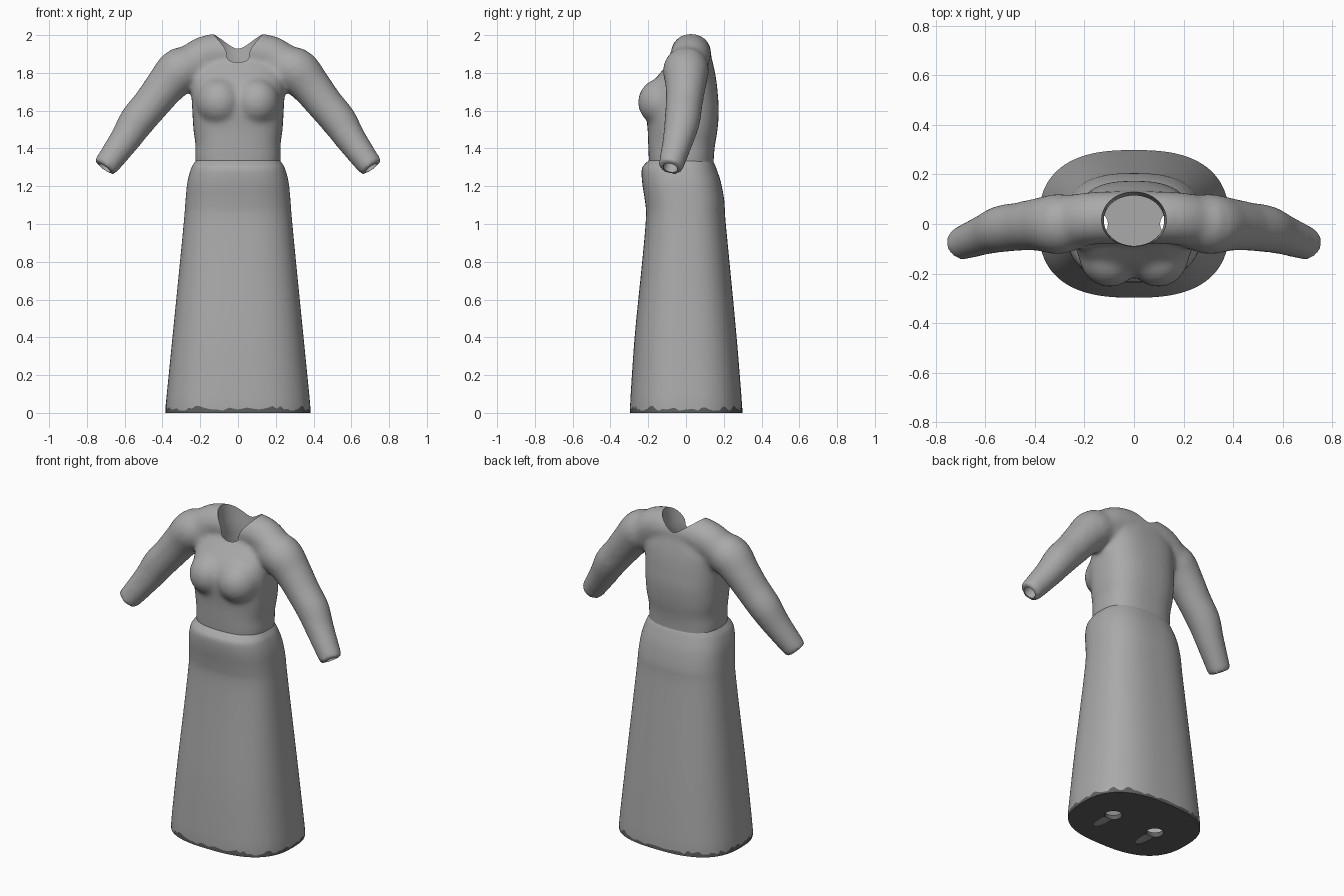
import bpy, bmesh, math, random
from mathutils import Vector

random.seed(4)
cube = bpy.data.objects.get("Cube")
if cube:
    bpy.data.objects.remove(cube, do_unlink=True)


def material(name, value):
    m = bpy.data.materials.new(name)
    m.use_nodes = True
    m.diffuse_color = (value, value, value, 1)
    m.node_tree.nodes["Principled BSDF"].inputs["Base Color"].default_value = (value, value, value, 1)
    return m


cloth = material("grey cloth", 0.4)
dark = material("dark hem", 0.115)


def skin_rings(name, rings):
    """Closed surface through rings of points, capped at both ends."""
    bm = bmesh.new()
    loops = [[bm.verts.new(p) for p in ring] for ring in rings]
    n = len(loops[0])
    for a, b in zip(loops, loops[1:]):
        for i in range(n):
            j = (i + 1) % n
            bm.faces.new((a[i], a[j], b[j], b[i]))
    bm.faces.new(loops[0][::-1])
    bm.faces.new(loops[-1])
    bmesh.ops.recalc_face_normals(bm, faces=bm.faces)
    mesh = bpy.data.meshes.new(name)
    bm.to_mesh(mesh)
    bm.free()
    ob = bpy.data.objects.new(name, mesh)
    bpy.context.collection.objects.link(ob)
    return ob


def interpolate(keys, steps):
    """Catmull-Rom through the key tuples."""
    out = []
    for k in range(len(keys) - 1):
        p = [keys[max(k - 1, 0)], keys[k], keys[k + 1], keys[min(k + 2, len(keys) - 1)]]
        for s in range(steps):
            t = s / steps
            out.append(tuple(b + 0.5 * t * (c - a + t * (2*a - 5*b + 4*c - d + t * (3*(b - c) + d - a)))
                             for a, b, c, d in zip(*p)))
    return out + [keys[-1]]


def oval(z, rx, front, back, power=2.6, count=96, inset=0.0):
    rx, front, back = rx - inset, front + inset, back - inset
    ring = []
    for i in range(count):
        a = 2 * math.pi * i / count
        c, s = math.cos(a), math.sin(a)
        x = math.copysign(abs(c) ** (2 / power), c)
        y = math.copysign(abs(s) ** (2 / power), s)
        ring.append(Vector((rx * x, (front + back) / 2 + (back - front) / 2 * y, z)))
    return ring


def tube(name, keys, steps=5, count=28):
    """Round tube along (x, y, z, radius) keys."""
    path = interpolate(keys, steps)
    pts = [Vector(p[:3]) for p in path]
    rings = []
    for i, p in enumerate(path):
        d = (pts[min(i + 1, len(pts) - 1)] - pts[max(i - 1, 0)]).normalized()
        u = d.cross(Vector((0, 1, 0))).normalized()
        v = d.cross(u)
        rings.append([pts[i] + p[3] * (u * math.cos(a) + v * math.sin(a))
                      for a in (2 * math.pi * k / count for k in range(count))])
    return skin_rings(name, rings)


def ball(name, loc, size):
    bpy.ops.mesh.primitive_uv_sphere_add(segments=32, ring_count=20, location=loc)
    ob = bpy.context.object
    ob.name = name
    ob.scale = size
    return ob


def bake(ob):
    bpy.context.view_layer.update()
    dg = bpy.context.evaluated_depsgraph_get()
    ob.data = bpy.data.meshes.new_from_object(ob.evaluated_get(dg))
    ob.modifiers.clear()


def join(obs):
    bpy.ops.object.select_all(action='DESELECT')
    for o in obs:
        o.select_set(True)
    bpy.context.view_layer.objects.active = obs[0]
    bpy.ops.object.join()
    return obs[0]


def cut(ob, cutters):
    for c in cutters:
        c.hide_render = True
        m = ob.modifiers.new("cut", 'BOOLEAN')
        m.operation, m.solver, m.object = 'DIFFERENCE', 'EXACT', c
    bake(ob)
    for c in cutters:
        bpy.data.objects.remove(c, do_unlink=True)


def finish(ob, materials):
    ob.data.materials.clear()
    for m in materials:
        ob.data.materials.append(m)
    bpy.ops.object.select_all(action='DESELECT')
    ob.select_set(True)
    bpy.context.view_layer.objects.active = ob
    bpy.ops.object.shade_smooth_by_angle(angle=math.radians(40))


# Bodice: torso, shoulders, bust and sleeves fused into one soft surface
torso_keys = [(1.24, .215, -.19, .145), (1.35, .227, -.197, .147), (1.42, .225, -.2, .154),
              (1.5, .236, -.203, .167), (1.6, .242, -.213, .174), (1.68, .246, -.21, .169),
              (1.75, .245, -.177, .162), (1.81, .24, -.128, .152), (1.87, .2, -.078, .138),
              (1.92, .15, -.06, .125)]
parts = [skin_rings("bodice", [oval(*k) for k in interpolate(torso_keys, 5)])]
parts.append(tube("shoulder_yoke", [(-.34, .005, 1.83, .1), (-.25, .01, 1.842, .108),
                                    (-.135, .025, 1.9, .106), (.135, .025, 1.9, .106),
                                    (.25, .01, 1.842, .108), (.34, .005, 1.83, .1)]))
for s in (-1, 1):
    parts.append(ball("bust", (s * .098, -.12, 1.645), (.125, .135, .13)))
    parts.append(tube("sleeve", [(s * .2, .01, 1.82, .1), (s * .3, 0, 1.815, .122),
                                 (s * .385, -.002, 1.729, .107), (s * .46, -.01, 1.635, .098),
                                 (s * .535, -.02, 1.545, .095), (s * .6, -.042, 1.445, .082),
                                 (s * .708, -.083, 1.297, .066)]))
bodice = join(parts)
bodice.name = "bodice"
rm = bodice.modifiers.new("fuse", 'REMESH')
rm.mode, rm.voxel_size = 'VOXEL', 0.013
sm = bodice.modifiers.new("soften", 'SMOOTH')
sm.factor, sm.iterations = 0.5, 16
bake(bodice)

# Neck opening widening into a hollow torso, and hollow cuffs
hollow = [(1.1, .19, -.165, .12), (1.4, .2, -.17, .13), (1.62, .21, -.17, .14),
          (1.74, .17, -.12, .125), (1.82, .122, -.088, .115), (1.9, .122, -.092, .127),
          (2.1, .138, -.11, .14)]
cutters = [skin_rings("neck_cutter", [oval(*k, power=2) for k in hollow])]
for s in (-1, 1):
    cutters.append(tube("cuff_cutter", [(s * .655, -.062, 1.37, .036), (s * .735, -.094, 1.258, .04)], 1, 20))
cut(bodice, cutters)
finish(bodice, [cloth])

# Skirt: flared oval bell with a frayed hem, its waist edge tucked into the bodice
skirt_keys = [(.03, .384, -.297, .298), (.4, .347, -.272, .268),
              (.8, .307, -.232, .23), (1.03, .285, -.212, .208), (1.12, .278, -.217, .203),
              (1.22, .268, -.232, .185), (1.29, .25, -.234, .162), (1.32, .234, -.215, .15),
              (1.345, .216, -.186, .137)]
profile = [(0, .383, -.296, .298)] + interpolate(skirt_keys, 4)
rings = [oval(*k) for k in profile]
for p in rings[1]:
    p.z = random.choice((.012, .018, .022, .028, .036))
skirt = skin_rings("skirt", rings)
inner = [oval(max(k[0], .012), *k[1:], inset=.015) for k in profile[1:]]
inner.append([p + Vector((0, 0, .1)) for p in inner[-1]])
cutters = [skin_rings("lining_cutter", inner)]

# Foot marks in the skirt floor: open round heel and a shallow narrow toe
for s in (-1, 1):
    for name, y, rx, ry, top in (("heel_cutter", 0, .05, .05, .05), ("toe_cutter", -.085, .03, .08, .004)):
        cutters.append(skin_rings(name, [
            [Vector((s * .155 + rx * math.cos(a), y + ry * math.sin(a), z))
             for a in (2 * math.pi * k / 24 for k in range(24))] for z in (-.05, top)]))
cut(skirt, cutters)
finish(skirt, [cloth, dark])

# Dark floor and frayed hem strip; the recessed toe marks stay cloth coloured
for f in skirt.data.polygons:
    toe = f.normal.z < -.9 and f.center.z > .003
    f.material_index = int(f.center.z < .022 and not toe)
